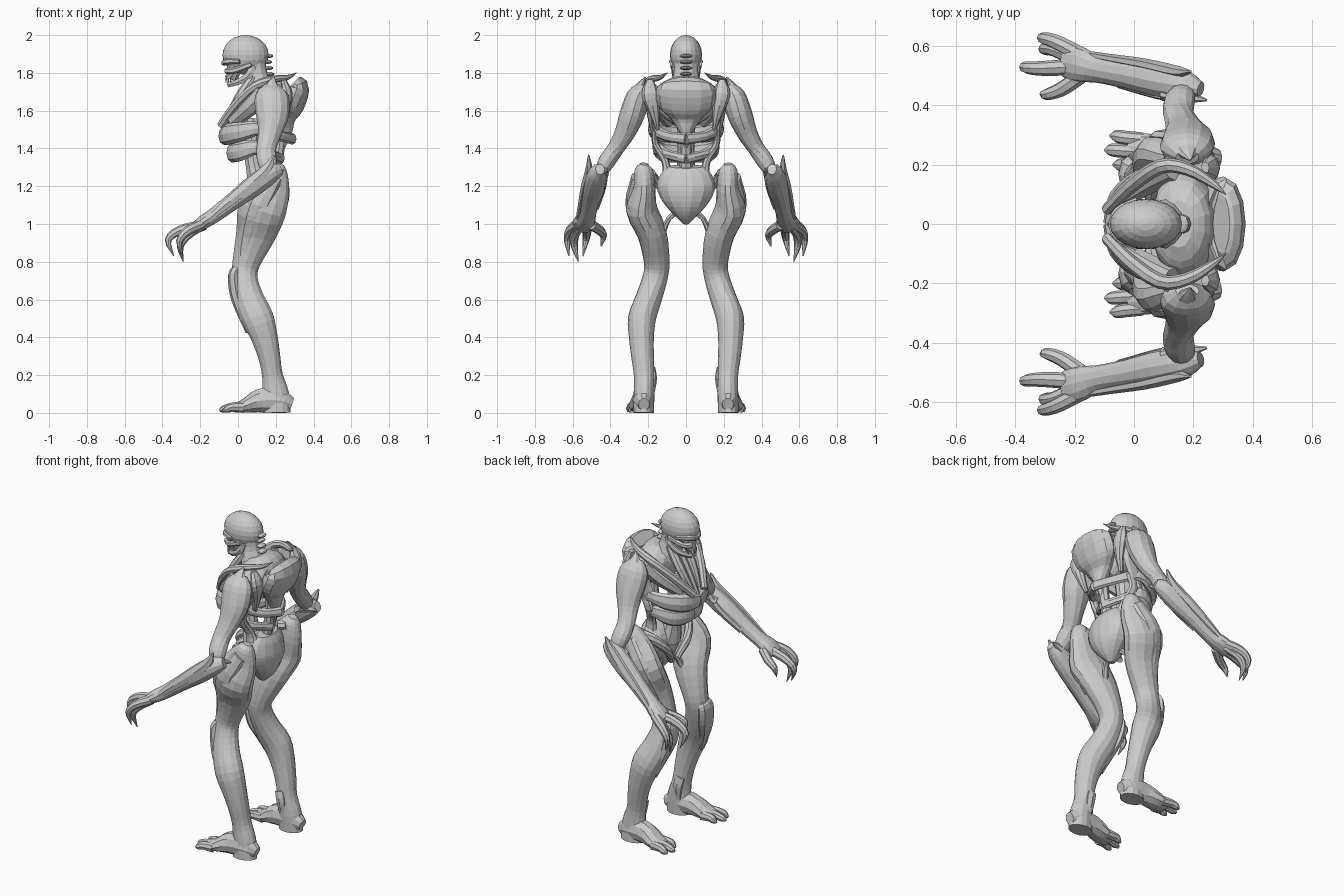
import bpy, math
from mathutils import Vector

def loft(name, secs, n=10, mirror=True, ref=(0, 1, 0), sub=3):
    """Skin elliptical sections (x, y, z, half width along ref, half depth) along a smooth path."""
    s = [Vector(q) for q in secs]
    s = [s[0] * 2 - s[1]] + s + [s[-1] * 2 - s[-2]]
    pts = []
    for i in range(1, len(s) - 2):
        a, b, c, d = s[i - 1:i + 3]
        for k in range(sub):
            t = k / sub
            pts.append((b * 2 + (c - a) * t + (a * 2 - b * 5 + c * 4 - d) * t**2
                        + (b * 3 - a - c * 3 + d) * t**3) * 0.5)
    pts.append(s[-2])
    P = [Vector(p[:3]) for p in pts]
    verts, faces = [], []
    for i, p in enumerate(P):
        t = (P[min(i + 1, len(P) - 1)] - P[max(i - 1, 0)]).normalized()
        u = Vector(ref)
        u = (u - t * u.dot(t)).normalized()
        v = t.cross(u)
        ra, rb = max(pts[i][3], .002), max(pts[i][4], .002)
        for k in range(n):
            w = 2 * math.pi * k / n
            co = p + u * ra * math.cos(w) + v * rb * math.sin(w)
            co.z = max(co.z, 0)
            verts.append(co)
    for i in range(len(P) - 1):
        for k in range(n):
            l = (k + 1) % n
            faces.append((i * n + k, i * n + l, i * n + n + l, i * n + n + k))
    faces += [tuple(reversed(range(n))), tuple(range(len(verts) - n, len(verts)))]
    me = bpy.data.meshes.new(name)
    me.from_pydata(verts, [], faces)
    ob = bpy.data.objects.new(name, me)
    bpy.context.collection.objects.link(ob)
    if mirror:
        m = ob.modifiers.new("mirror", 'MIRROR')
        m.use_axis = (False, True, False)
        m.use_mirror_merge = False
    return ob

def ball(name, loc, scale, seg=16, rings=10):
    bpy.ops.mesh.primitive_uv_sphere_add(segments=seg, ring_count=rings, radius=1, location=loc)
    ob = bpy.context.object
    ob.name, ob.scale = name, scale
    return ob

Z = (0, 0, 1)

# head
ball("skull", (.04, 0, 1.895), (.122, .085, .105), 20, 12)
loft("face", [(-.015, 0, 1.87, .06, .05), (-.02, 0, 1.82, .05, .04), (-.03, 0, 1.78, .036, .034),
              (-.035, 0, 1.765, .03, .028)], mirror=False)
loft("brow", [(-.075, 0, 1.852, .016, .014), (-.055, .045, 1.862, .018, .015), (.01, .08, 1.86, .012, .012)], 6, ref=Z)
loft("cheekbone", [(-.062, .025, 1.81, .016, .014), (-.02, .06, 1.812, .016, .012), (.07, .076, 1.845, .015, .01)], 6, ref=Z)
loft("jaw", [(.08, .065, 1.84, .012, .022), (.055, .062, 1.785, .012, .022), (0, .045, 1.752, .012, .018),
             (-.05, .012, 1.738, .014, .016)], 6)
for i in range(3):
    loft("tooth", [(-.062 + i * .012, .008 + i * .013, 1.785, .006, .006),
                   (-.064 + i * .012, .008 + i * .013, 1.75, .003, .003)], 5, sub=1)
loft("neck", [(.08, 0, 1.88, .065, .065), (.095, 0, 1.79, .066, .062), (.12, 0, 1.7, .1, .08)], 12, False)
for i in range(5):
    ball("neck_vertebra", (.155 + .006 * abs(i - 1), 0, 1.89 - i * .032), (.026, .032, .011), 8, 6)

# upper torso
loft("chest_core", [(.15, 0, 1.77, .08, .05), (.16, 0, 1.73, .15, .1), (.17, 0, 1.65, .19, .11),
                    (.18, 0, 1.585, .15, .08), (.2, 0, 1.53, .06, .04)], 14, False)
loft("back_shell", [(.295, 0, 1.75, .1, .04), (.312, 0, 1.72, .155, .066), (.275, 0, 1.63, .15, .075),
                    (.25, 0, 1.56, .085, .055), (.25, 0, 1.48, .03, .035), (.23, 0, 1.4, .01, .015)], 12, False)
loft("collar_horn", [(-.09, .05, 1.52, .025, .02), (-.01, .13, 1.63, .025, .025), (.09, .195, 1.73, .024, .025),
                     (.18, .185, 1.765, .02, .022), (.26, .14, 1.775, .014, .015), (.31, .1, 1.80, .002, .002)], 8, ref=Z)
loft("neck_cord", [(.08, .05, 1.78, .02, .025), (.0, .055, 1.66, .03, .025), (-.06, .03, 1.53, .015, .02)], 8)
loft("sternum", [(.04, 0, 1.71, .03, .03), (-.02, 0, 1.61, .028, .022), (-.075, 0, 1.49, .02, .02)], 8, False)
loft("chest_muscle", [(.14, .19, 1.7, .05, .06), (.06, .15, 1.62, .045, .05), (-.03, .09, 1.54, .03, .035)], 8)
loft("shoulder_blade", [(.24, .19, 1.76, .02, .015), (.26, .19, 1.69, .045, .03), (.25, .17, 1.6, .03, .025),
                        (.22, .15, 1.5, .01, .015)], 8)
loft("side_muscle", [(.18, .19, 1.68, .04, .08), (.17, .185, 1.58, .022, .06), (.13, .17, 1.49, .018, .045)], 8)

# ribs, spine and abdomen
loft("upper_rib", [(.29, 0, 1.45, .03, .022), (.23, .1, 1.465, .028, .02), (.12, .178, 1.505, .035, .02),
                   (.02, .16, 1.49, .05, .025), (-.055, .09, 1.475, .056, .03), (-.08, 0, 1.465, .045, .024)], 8, ref=Z)
loft("lower_rib", [(.23, 0, 1.345, .028, .02), (.17, .1, 1.37, .026, .02), (.09, .158, 1.405, .04, .02),
                   (.01, .13, 1.385, .052, .025), (-.03, .07, 1.378, .052, .028), (-.04, 0, 1.375, .045, .02)], 8, ref=Z)
loft("spine", [(.23, 0, 1.56, .035, .03), (.22, 0, 1.42, .03, .03), (.2, 0, 1.3, .035, .03), (.2, 0, 1.2, .04, .03)], 8, False)
loft("abdomen", [(.08, 0, 1.56, .05, .05), (.07, 0, 1.42, .045, .045), (.09, 0, 1.3, .05, .05),
                 (.12, 0, 1.18, .08, .07)], 10, False)
loft("rib_strut", [(.17, .165, 1.5, .018, .025), (.14, .16, 1.42, .018, .03), (.16, .11, 1.33, .02, .03),
                   (.17, .1, 1.26, .025, .04)], 8)

# pelvis
loft("pelvis", [(.2, 0, 1.305, .09, .035), (.19, 0, 1.27, .13, .07), (.175, 0, 1.2, .155, .1), (.175, 0, 1.12, .125, .095),
                (.17, 0, 1.05, .065, .065), (.165, 0, 1.0, .015, .02)], 14, False)
loft("hip_crest", [(.2, .2, 1.27, .03, .04), (.11, .17, 1.24, .03, .025), (.06, .1, 1.16, .025, .025),
                   (.08, .03, 1.06, .015, .02)], 8, ref=Z)
loft("groin_strap", [(.15, .03, 1.07, .02, .02), (.13, .09, 1.03, .014, .02), (.1, .13, .93, .015, .02)], 6)

# legs
loft("leg", [(.22, .222, 1.318, .022, .025), (.21, .224, 1.285, .048, .055), (.18, .222, 1.2, .06, .1),
             (.13, .235, 1.08, .083, .13), (.095, .18, .95, .078, .108), (.045, .155, .8, .068, .076),
             (.035, .165, .71, .066, .07), (.06, .2, .6, .07, .08), (.105, .233, .5, .074, .086),
             (.14, .236, .4, .066, .072), (.165, .23, .3, .06, .06), (.182, .222, .2, .054, .056),
             (.2, .222, .1, .055, .072), (.205, .225, 0, .055, .075)], 14)
loft("kneecap", [(0, .16, .77, .045, .025), (-.018, .165, .73, .062, .034), (-.01, .178, .64, .06, .036),
                 (.015, .205, .55, .045, .03), (.06, .225, .43, .015, .02)], 8)
loft("thigh_tendon", [(.2, .27, 1.25, .02, .04), (.11, .295, 1.1, .026, .06), (.06, .225, .93, .025, .05),
                      (.03, .2, .8, .015, .03)], 8)
loft("ankle_bone", [(.16, .175, .24, .012, .03), (.175, .172, .18, .018, .03), (.18, .178, .1, .01, .02)], 6)
loft("foot", [(.285, .222, .045, .03, .035), (.22, .225, .065, .054, .065), (.12, .23, .065, .058, .066),
              (.04, .24, .038, .066, .04), (-.02, .245, .025, .06, .024)], 10)
for y0, y1, x1 in ((.198, .2, -.07), (.243, .25, -.098), (.285, .297, -.08)):
    loft("toe", [(.03, y0, .03, .024, .03), (-.03, (y0 + y1) / 2, .03, .024, .024), (x1 + .02, y1, .019, .021, .019),
                 (x1, y1, .01, .006, .006)], 8)

# arms
loft("upper_arm", [(.18, .225, 1.735, .025, .04), (.178, .252, 1.68, .06, .088), (.182, .285, 1.58, .066, .088),
                   (.168, .325, 1.48, .054, .062), (.15, .372, 1.4, .044, .052), (.155, .42, 1.33, .045, .052),
                   (.17, .45, 1.27, .03, .035)], 12)
loft("shoulder_spike", [(.18, .275, 1.67, .04, .07), (.18, .24, 1.735, .022, .035), (.19, .215, 1.778, .003, .004)], 8)
loft("forearm", [(.225, .455, 1.29, .025, .03), (.17, .468, 1.265, .052, .052), (.08, .485, 1.2, .058, .056),
                 (-.02, .505, 1.125, .05, .046), (-.12, .522, 1.05, .046, .04), (-.19, .54, 1.005, .062, .036),
                 (-.235, .545, .975, .05, .025)], 12)
loft("forearm_ridge", [(.19, .515, 1.365, .004, .006), (.15, .515, 1.29, .018, .03), (.04, .54, 1.19, .018, .035),
                       (-.08, .56, 1.09, .014, .025), (-.16, .575, 1.02, .01, .015)], 6)
loft("elbow_spike", [(.1, .445, 1.24, .03, .03), (.18, .43, 1.275, .022, .024), (.245, .418, 1.285, .004, .005)], 6)
loft("inner_tendon", [(.17, .42, 1.32, .012, .02), (.08, .435, 1.2, .014, .025), (-.05, .47, 1.09, .012, .02)], 6)
fingers = [((-.19, .575, 1.0), (-.265, .615, .965), (-.31, .628, .91), (-.295, .62, .83)),
           ((-.2, .56, .99), (-.27, .59, .94), (-.305, .59, .88), (-.29, .57, .80)),
           ((-.21, .53, .99), (-.31, .525, .965), (-.37, .53, .915), (-.34, .545, .83)),
           ((-.18, .50, .995), (-.245, .455, .965), (-.3, .437, .935), (-.305, .45, .88))]
for f in fingers:
    loft("clawed_finger", [p + (r, r) for p, r in zip(f, (.028, .025, .018, .002))], 8)
